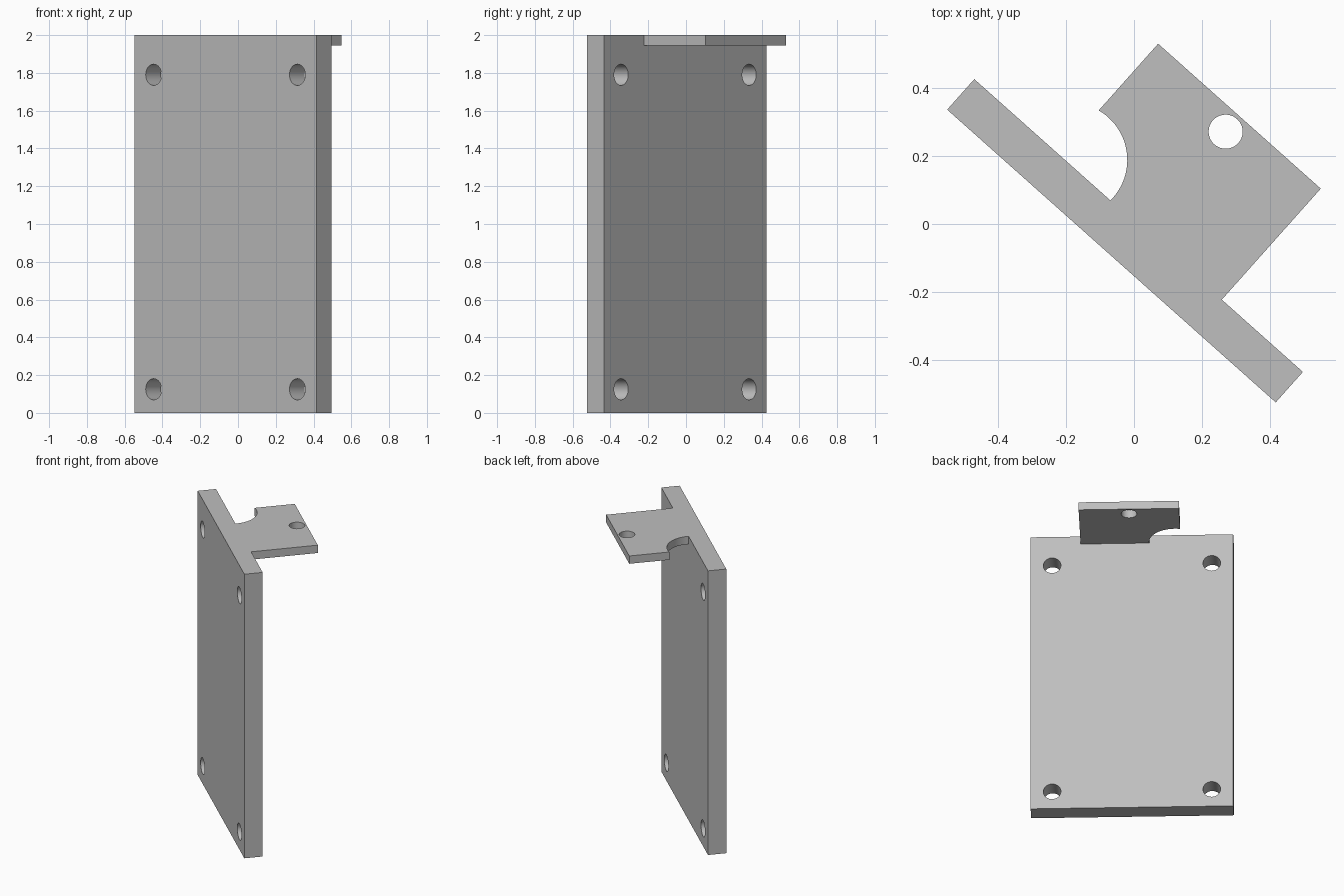
import bpy, bmesh, math
from mathutils import Matrix, Vector

cube = bpy.data.objects.get("Cube")
if cube:
    bpy.data.objects.remove(cube, do_unlink=True)

LENGTH, THICK, HEIGHT = 1.293, 0.12, 2.0
TAB_LEFT, TAB_RIGHT, TAB_REACH, TAB_THICK = 0.334, 0.974, 0.557, 0.055

# Local x runs along the plate, local y points out of its back
FRAME = Matrix.Translation((-0.549, 0.336, 0)) @ Matrix.Rotation(math.radians(-41.7), 4, "Z")

grey = bpy.data.materials.new("plain grey")
grey.use_nodes = True
GREY = (0.52, 0.52, 0.52, 1)
grey.diffuse_color = GREY
grey.node_tree.nodes["Principled BSDF"].inputs["Base Color"].default_value = GREY


def prism(name, outline, z0, z1):
    """Extrude a flat outline between two heights."""
    bm = bmesh.new()
    face = bm.faces.new([bm.verts.new((x, y, z0)) for x, y in outline])
    top = bmesh.ops.extrude_face_region(bm, geom=[face])["geom"]
    bmesh.ops.translate(bm, vec=(0, 0, z1 - z0),
                        verts=[v for v in top if isinstance(v, bmesh.types.BMVert)])
    bmesh.ops.recalc_face_normals(bm, faces=bm.faces[:])
    return add_object(name, bm)


def cylinder(name, centre, radius, depth, turn=Matrix()):
    bm = bmesh.new()
    bmesh.ops.create_cone(bm, cap_ends=True, segments=48, radius1=radius, radius2=radius,
                          depth=depth, matrix=Matrix.Translation(Vector(centre)) @ turn)
    return add_object(name, bm)


def add_object(name, bm):
    mesh = bpy.data.meshes.new(name)
    bm.to_mesh(mesh)
    bm.free()
    mesh.materials.append(grey)
    obj = bpy.data.objects.new(name, mesh)
    obj.matrix_world = FRAME
    bpy.context.collection.objects.link(obj)
    return obj


def combine(target, other, operation):
    """Apply a boolean and discard the helper."""
    bpy.context.view_layer.objects.active = target
    mod = target.modifiers.new(operation, "BOOLEAN")
    mod.operation, mod.object, mod.solver = operation, other, "EXACT"
    bpy.ops.object.modifier_apply(modifier=mod.name)
    bpy.data.objects.remove(other, do_unlink=True)


# Upright mounting plate
plate = prism("mounting_plate", [(0, 0), (LENGTH, 0), (LENGTH, THICK), (0, THICK)], 0, HEIGHT)

# Top tab with a round notch where its left edge meets the plate
cx, cy, r = 0.368, 0.13, 0.168
start = math.asin((THICK - cy) / r)
end = math.acos((TAB_LEFT - cx) / r)
notch = [(cx + r * math.cos(a), cy + r * math.sin(a))
         for a in (start + (end - start) * i / 24 for i in range(25))]
root = THICK / 2
tab = prism("top_tab", [(notch[0][0], root), (TAB_RIGHT, root), (TAB_RIGHT, TAB_REACH),
                        (TAB_LEFT, TAB_REACH)] + notch[::-1], HEIGHT - TAB_THICK, HEIGHT)
combine(plate, tab, "UNION")

# Four corner screw holes through the plate
sideways = Matrix.Rotation(math.pi / 2, 4, "X")
for x in (0.137, LENGTH - 0.137):
    for z in (0.125, 1.79):
        combine(plate, cylinder("screw_hole", (x, THICK / 2, z), 0.056, 0.3, sideways), "DIFFERENCE")

# Hole through the tab
hole_x = (TAB_LEFT + TAB_RIGHT) / 2
combine(plate, cylinder("tab_hole", (hole_x, 0.496, HEIGHT), 0.05, 0.3), "DIFFERENCE")

# Smooth hole walls, sharp edges elsewhere
bpy.ops.object.select_all(action="DESELECT")
plate.select_set(True)
bpy.context.view_layer.objects.active = plate
bpy.ops.object.shade_smooth_by_angle(angle=math.radians(30))
